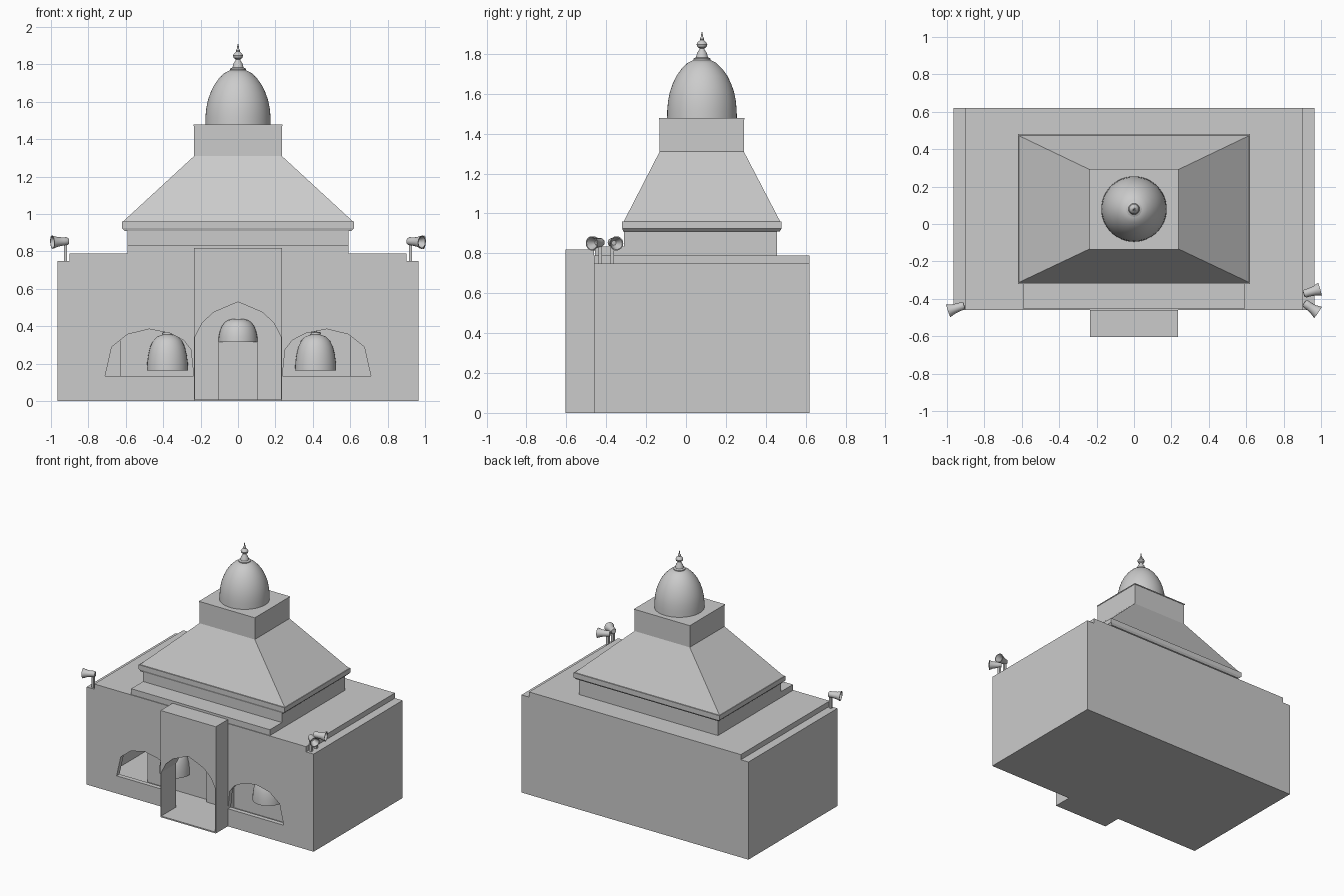
import bpy, bmesh, math
from mathutils import Vector

if "Cube" in bpy.data.objects:
    bpy.data.objects.remove(bpy.data.objects["Cube"])


def finish(name, bm, smooth=False):
    bmesh.ops.recalc_face_normals(bm, faces=bm.faces)
    me = bpy.data.meshes.new(name)
    bm.to_mesh(me)
    bm.free()
    ob = bpy.data.objects.new(name, me)
    bpy.context.collection.objects.link(ob)
    if smooth:
        bpy.ops.object.select_all(action='DESELECT')
        ob.select_set(True)
        bpy.context.view_layer.objects.active = ob
        bpy.ops.object.shade_smooth_by_angle(angle=math.radians(35))
    return ob


def frustum(name, low, high, z0, z1):
    """Block between two (x0, x1, y0, y1) rectangles."""
    bm = bmesh.new()
    rings = []
    for (x0, x1, y0, y1), z in ((low, z0), (high, z1)):
        rings.append([bm.verts.new((x, y, z)) for x, y in
                      ((x0, y0), (x1, y0), (x1, y1), (x0, y1))])
    a, b = rings
    bm.faces.new(a)
    bm.faces.new(b)
    for i in range(4):
        j = (i + 1) % 4
        bm.faces.new((a[i], a[j], b[j], b[i]))
    return finish(name, bm)


def box(name, rect, z0, z1):
    return frustum(name, rect, rect, z0, z1)


def prism(name, pts, y0, y1):
    """Extrude an x-z outline along y."""
    bm = bmesh.new()
    face = bm.faces.new([bm.verts.new((x, y0, z)) for x, z in pts])
    ext = bmesh.ops.extrude_face_region(bm, geom=[face])
    bmesh.ops.translate(bm, vec=(0, y1 - y0, 0),
                        verts=[v for v in ext['geom'] if isinstance(v, bmesh.types.BMVert)])
    return finish(name, bm)


def lathe(name, profile, loc, axis=(0, 0, 1), n=32):
    """Revolve (radius, height) points and aim them along an axis."""
    rot = Vector((0, 0, 1)).rotation_difference(Vector(axis))
    bm = bmesh.new()
    rings = []
    for r, h in profile:
        rings.append([bm.verts.new(rot @ Vector((r * math.cos(2 * math.pi * i / n),
                                                 r * math.sin(2 * math.pi * i / n), h)) + Vector(loc))
                      for i in range(n)])
    for a, b in zip(rings, rings[1:]):
        for i in range(n):
            j = (i + 1) % n
            bm.faces.new((a[i], a[j], b[j], b[i]))
    bm.faces.new(rings[0])
    bm.faces.new(rings[-1])
    return finish(name, bm, True)


def cut(target, cutter):
    cutter.hide_render = True
    mod = target.modifiers.new('cut', 'BOOLEAN')
    mod.operation = 'DIFFERENCE'
    mod.solver = 'EXACT'
    mod.object = cutter
    bpy.context.view_layer.objects.active = target
    bpy.ops.object.modifier_apply(modifier=mod.name)
    bpy.data.objects.remove(cutter)


# Hollow main hall with lower side ledges
hall = prism('main_hall', [(-.965, 0), (.965, 0), (.965, .75), (.9, .75), (.9, .79),
                           (-.9, .79), (-.9, .75), (-.965, .75)], -.46, .62)
cut(hall, box('cavity', (-.93, .93, -.425, .585), .01, .71))

# Arched openings in the front wall
window = [(.237, .135), (.252, .275), (.29, .325), (.36, .362), (.475, .385),
          (.59, .357), (.675, .29), (.71, .135)]
for s in (-1, 1):
    cut(hall, prism('window_cutter', [(s * x, z) for x, z in window], -.5, -.40))
half_arch = [(.229, .345), (.19, .42), (.13, .475), (.06, .505)]
arch = half_arch + [(0, .53)] + [(-x, z) for x, z in reversed(half_arch)]
cut(hall, prism('entry_cutter', [(.229, .01)] + arch + [(-.229, .01)], -.5, -.40))

# Entrance portal
prism('entrance_portal', [(.235, 0), (.235, .82), (-.235, .82), (-.235, 0), (-.229, 0)]
      + arch[::-1] + [(.229, 0)], -.605, -.46)
box('portal_floor', (-.229, .229, -.605, -.46), 0, .01)

# Inner prayer room with door and domed window bays
box('inner_room', (-.63, .605, -.20, .55), .01, .71)
box('door_leaf', (-.105, .105, -.235, -.20), .01, .315)
dome_shape = [(1, 0), (.985, .22), (.93, .45), (.84, .66), (.70, .83), (.50, .95), (.24, 1)]
lathe('door_dome', [(r * .105, h * .125) for r, h in dome_shape], (0, -.20, .315))
for x in (-.377, .415):
    lathe('window_dome', [(r * .11, h * .19) for r, h in dome_shape]
          + [(.025, .203), (.006, .206)], (x, -.225, .165))

# Stepped tiers and hipped roof
box('front_step', (-.59, .59, -.455, -.31), .79, .835)
box('upper_tier', (-.59, .59, -.31, .455), .79, .91)
frustum('cornice_underside', (-.605, .605, -.315, .47), (-.62, .62, -.32, .48), .91, .925)
box('cornice', (-.62, .62, -.32, .48), .925, .96)
neck = (-.235, .235, -.132, .29)
frustum('hipped_roof', (-.615, .615, -.312, .472), neck, .96, 1.31)
box('dome_base', neck, 1.31, 1.472)
box('dome_slab', (-.238, .238, -.136, .294), 1.472, 1.479)

# Main dome and finial
lathe('main_dome', [(.175, 0), (.174, .04), (.170, .085), (.161, .13), (.147, .17), (.128, .21),
                    (.103, .245), (.073, .275), (.04, .292)], (0, .08, 1.479), n=48)
lathe('finial', [(.042, 0), (.042, .012), (.03, .018), (.024, .04), (.014, .055), (.012, .062),
                 (.023, .07), (.027, .082), (.021, .094), (.009, .104), (.011, .11),
                 (.006, .12), (.002, .145)], (0, .08, 1.765), n=24)

# Loudspeakers on poles: pole position and horn direction
for px, py, dx, dy in ((-.922, -.44, -.95, -.32), (.922, -.37, .96, .28), (.922, -.43, .82, -.57)):
    base = box('speaker_pole', (px - .009, px + .009, py - .009, py + .009), .75, .85)
    start = Vector((px, py, .855)) - Vector((dx, dy, 0)) * .015
    lathe('speaker_horn', [(.017, 0), (.022, .01), (.022, .03), (.026, .06), (.036, .09),
                           (.031, .09), (.012, .045)], start, (dx, dy, -.06), 20)
